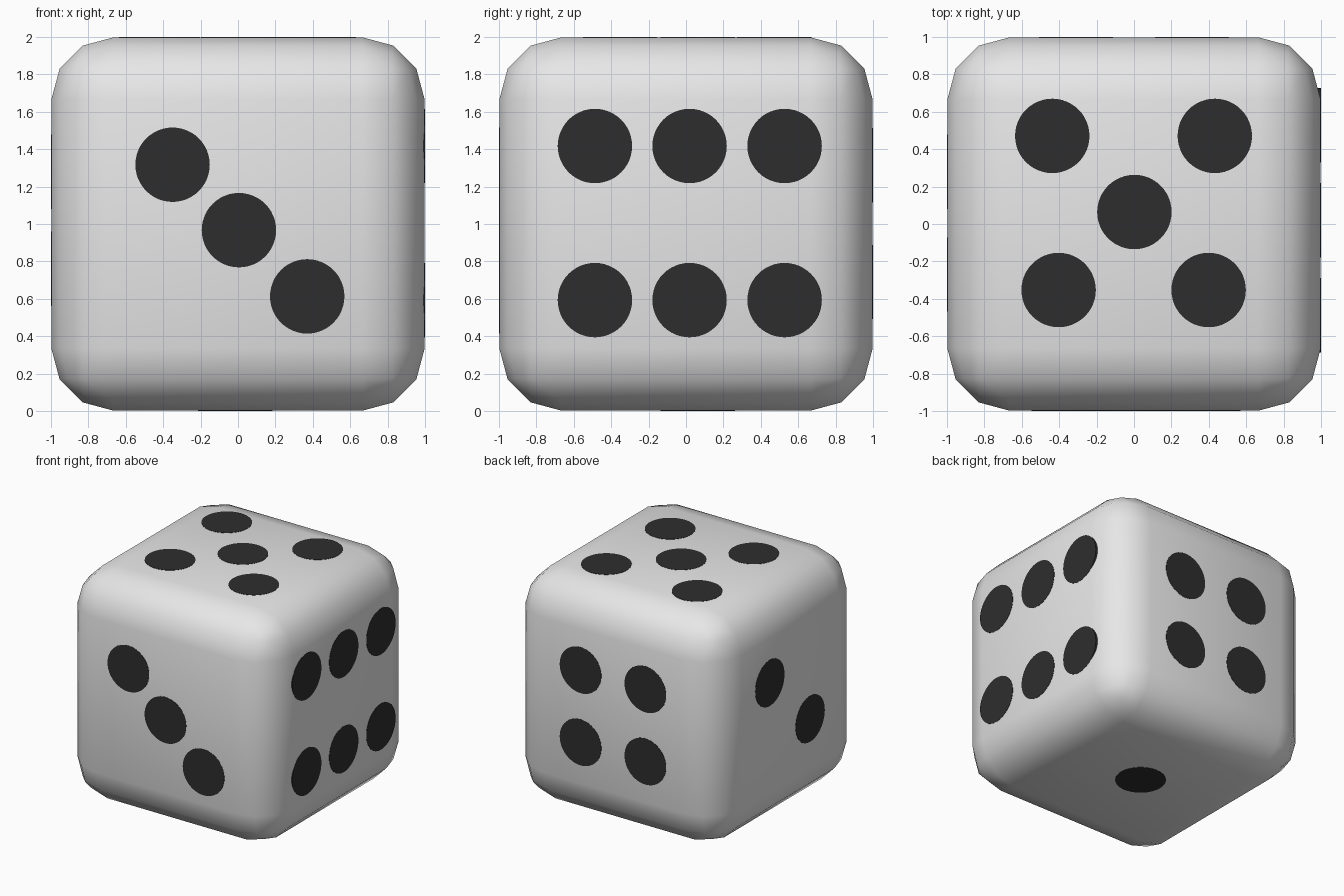
import bpy, bmesh
from mathutils import Vector

if "Cube" in bpy.data.objects:
    bpy.data.objects.remove(bpy.data.objects["Cube"])

HALF = 0.998      # half the body size
RAISE = 0.002     # pips stand this far proud of the faces
DEPTH = 0.03      # pip thickness, mostly sunk in the body
CENTRE = Vector((0, 0, 1))


def material(name, value):
    m = bpy.data.materials.new(name)
    m.diffuse_color = (value, value, value, 1)
    m.use_nodes = True
    m.node_tree.nodes["Principled BSDF"].inputs["Base Color"].default_value = m.diffuse_color
    return m


body_grey = material("body_grey", 0.8)
pip_black = material("pip_black", 0.0265)

# Rounded cube body
bpy.ops.mesh.primitive_cube_add(size=2 * HALF, location=CENTRE)
body = bpy.context.object
body.name = "die_body"
body.data.materials.append(body_grey)
bevel = body.modifiers.new("rounded_edges", 'BEVEL')
bevel.width = 0.333
bevel.segments = 3
bevel.limit_method = 'NONE'
bpy.ops.object.shade_smooth()


# All the pips of one face: round plates along the outward normal
def pips(name, normal, spots):
    n = Vector(normal)
    turn = n.to_track_quat('Z', 'Y').to_matrix().to_4x4()
    bm = bmesh.new()
    for spot in spots:
        made = bmesh.ops.create_cone(bm, cap_ends=True, segments=48,
                                     radius1=0.199, radius2=0.199, depth=DEPTH)
        bmesh.ops.transform(bm, matrix=turn, verts=made["verts"])
        place = Vector(spot) + n * (HALF + RAISE - DEPTH / 2)
        bmesh.ops.translate(bm, vec=place, verts=made["verts"])
    mesh = bpy.data.meshes.new(name)
    bm.to_mesh(mesh)
    bm.free()
    mesh.materials.append(pip_black)
    obj = bpy.data.objects.new(name, mesh)
    bpy.context.collection.objects.link(obj)


# Front three, right six, top five
pips("front_pips", (0, -1, 0),
     [(-0.35, 0, 1.317), (0.005, 0, 0.967), (0.37, 0, 0.613)])
pips("right_pips", (1, 0, 0),
     [(0, y, z) for y in (-0.487, 0.019, 0.527) for z in (0.593, 1.417)])
pips("top_pips", (0, 0, 1),
     [(-0.437, 0.471, 1), (0.432, 0.471, 1), (0.002, 0.064, 1),
      (-0.403, -0.353, 1), (0.399, -0.353, 1)])

# Back four, left two, bottom one
pips("back_pips", (0, 1, 0),
     [(x, 0, z) for x in (-0.31, 0.31) for z in (0.69, 1.315)])
pips("left_pips", (-1, 0, 0), [(0, 0.28, 1.28), (0, -0.27, 0.76)])
pips("bottom_pip", (0, 0, -1), [(-0.015, 0.062, 1)])
